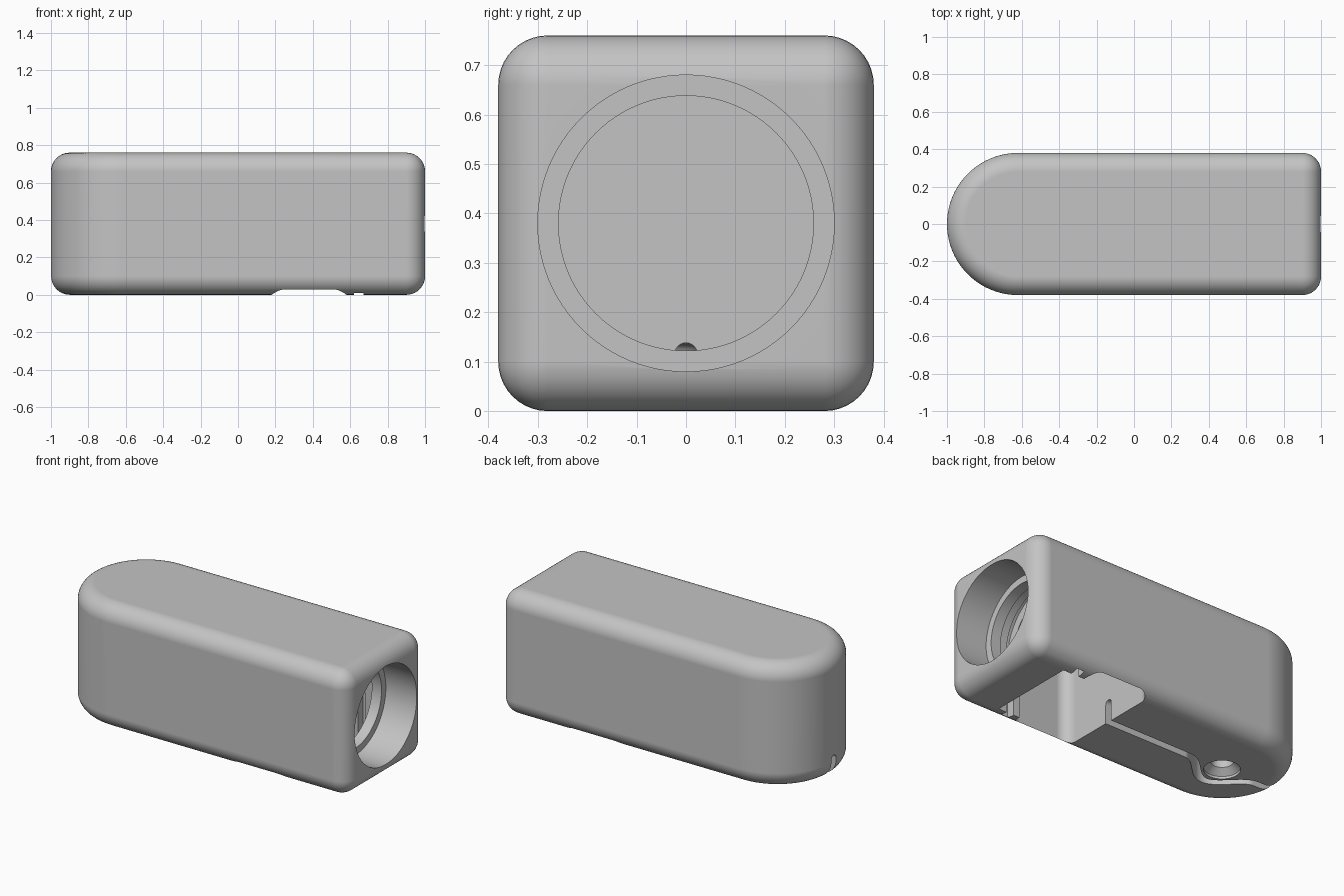
import bpy, bmesh, math
from mathutils import Vector

if "Cube" in bpy.data.objects:
    bpy.data.objects.remove(bpy.data.objects["Cube"], do_unlink=True)

HALF, TOP, MID, EDGE = 0.38, 0.76, 0.38, 0.1
END_X = -0.62                       # centre of the rounded end

grey = bpy.data.materials.new("plain grey")
grey.use_nodes = True
grey.diffuse_color = (0.55, 0.55, 0.55, 1)
grey.node_tree.nodes["Principled BSDF"].inputs["Base Color"].default_value = (0.55, 0.55, 0.55, 1)


def loft(name, rings):
    """Closed solid through equal-length rings of points."""
    bm = bmesh.new()
    loops = [[bm.verts.new(p) for p in ring] for ring in rings]
    for a, b in zip(loops, loops[1:]):
        for i in range(len(a)):
            j = (i + 1) % len(a)
            bm.faces.new((a[i], a[j], b[j], b[i]))
    bm.faces.new(loops[0])
    bm.faces.new(loops[-1])
    bmesh.ops.recalc_face_normals(bm, faces=bm.faces)
    mesh = bpy.data.meshes.new(name)
    bm.to_mesh(mesh)
    bm.free()
    ob = bpy.data.objects.new(name, mesh)
    bpy.context.collection.objects.link(ob)
    return ob


def arc(cx, cy, r, start, end, n):
    angles = [math.radians(start + (end - start) * i / n) for i in range(n + 1)]
    return [(cx + r * math.cos(a), cy + r * math.sin(a)) for a in angles]


def upright(name, outline, z0, z1):
    return loft(name, [[(x, y, z) for x, y in outline] for z in (z0, z1)])


def lengthwise(name, outline, x0, x1):
    return loft(name, [[(x, y, z) for y, z in outline] for x in (x0, x1)])


def apply_modifier(ob, kind, **settings):
    mod = ob.modifiers.new(kind.title(), kind)
    for key, value in settings.items():
        setattr(mod, key, value)
    bpy.context.view_layer.objects.active = ob
    bpy.ops.object.modifier_apply(modifier=mod.name)


# Housing: a bar with one semicircular end and rounded edges
outline = [(1, -HALF), (1, HALF)] + arc(END_X, 0, HALF, 90, 270, 40)
body = upright("housing", outline, 0, TOP)
body.data.materials.append(grey)
apply_modifier(body, "BEVEL", width=EDGE, segments=10, limit_method="ANGLE",
               angle_limit=math.radians(40), use_clamp_overlap=False)

cutters = []

# Round bore in the square end, with a smaller lip behind it
for x0, x1, r in ((0.79, 1.1, 0.3), (0.5, 0.85, 0.258)):
    cutters.append(lengthwise("bore_cutter", arc(0, MID, r, 0, 360, 96)[:-1], x0, x1))


# Arched slots entered from underneath
def arch(hw):
    return [(-hw, -0.1), (hw, -0.1)] + arc(0, MID, hw, 0, 180, 48)


for x0, x1, hw in ((0.5, 0.725, 0.272), (0.62, 0.67, 0.322)):
    cutters.append(lengthwise("slot_cutter", arch(hw), x0, x1))

# Main pocket with rounded upright corners
px, py, pr = (0.18, 0.58), 0.35, 0.07
pocket = []
for cx, cy, a in ((px[1] - pr, py - pr, 0), (px[0] + pr, py - pr, 90),
                  (px[0] + pr, pr - py, 180), (px[1] - pr, pr - py, 270)):
    pocket += arc(cx, cy, pr, a, a + 90, 8)
cutters.append(upright("pocket_cutter", pocket, -0.1, 0.7))

# Countersunk screw hole
levels = ((-0.02, 0.1), (0.015, 0.1), (0.05, 0.062), (0.3, 0.062))
cutters.append(loft("screw_cutter", [[(x, y, z) for x, y in arc(END_X, 0, r, 0, 360, 48)[:-1]]
                                     for z, r in levels]))

# Cable groove that swerves around the screw hole
hw, crown = 0.023, 0.115
section = [(-hw, -0.1), (hw, -0.1)] + arc(0, crown, hw, 0, 180, 12)
path = [Vector((0.3, 0))]
for i in range(33):
    t = -1 + i / 16
    path.append(Vector((END_X - 0.24 * t, -0.075 * (1 + math.cos(math.pi * t)))))
path.append(Vector((-1.1, 0)))
rings = []
for i, p in enumerate(path):
    d = (path[min(i + 1, len(path) - 1)] - path[max(i - 1, 0)]).normalized()
    rings.append([(p.x - d.y * s, p.y + d.x * s, z) for s, z in section])
cutters.append(loft("groove_cutter", rings))

for cutter in cutters:
    cutter.hide_render = True
    apply_modifier(body, "BOOLEAN", operation="DIFFERENCE", solver="EXACT", object=cutter)
    bpy.data.objects.remove(cutter, do_unlink=True)

# Smooth rounds, crisp cut edges
bpy.ops.object.select_all(action="DESELECT")
body.select_set(True)
bpy.context.view_layer.objects.active = body
bpy.ops.object.shade_smooth_by_angle(angle=math.radians(30))
weighted = body.modifiers.new("Weighted normals", "WEIGHTED_NORMAL")
weighted.keep_sharp = True
